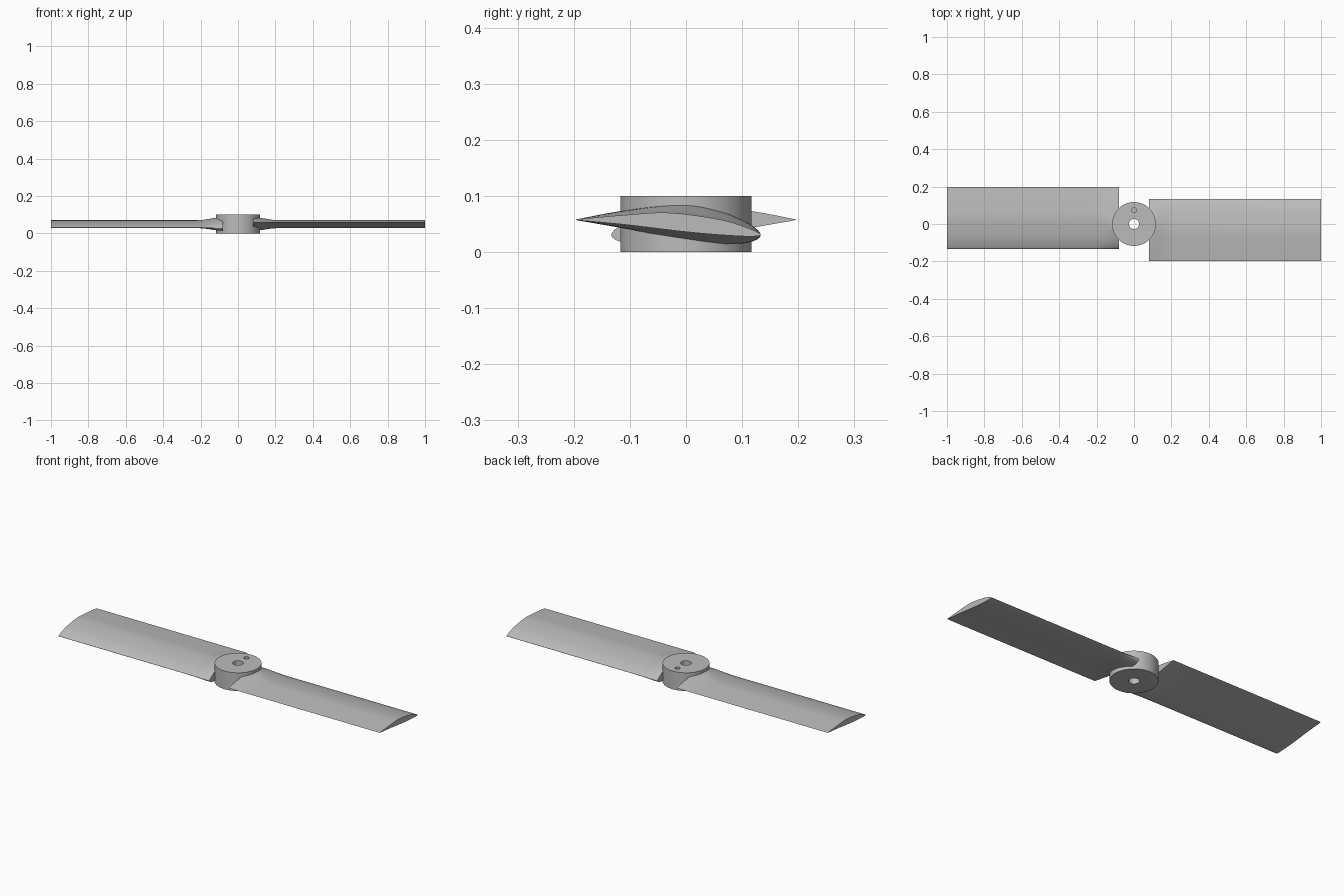
import bpy
import bmesh
from math import pi
from mathutils import Vector, Matrix

old = bpy.data.objects.get("Cube")
if old:
    bpy.data.objects.remove(old, do_unlink=True)

grey = bpy.data.materials.new("light grey")
grey.use_nodes = True
colour = (0.5, 0.5, 0.5, 1)
grey.diffuse_color = colour
grey.node_tree.nodes["Principled BSDF"].inputs["Base Color"].default_value = colour


def smooth(obj):
    bpy.ops.object.select_all(action="DESELECT")
    obj.select_set(True)
    bpy.context.view_layer.objects.active = obj
    bpy.ops.object.shade_smooth_by_angle(angle=pi / 6)


def spline(points, steps=8):
    """Smooth open curve through the points."""
    p = [Vector(q) for q in [points[0], *points, points[-1]]]
    out = []
    for a, b, c, d in zip(p, p[1:], p[2:], p[3:]):
        for i in range(steps):
            t = i / steps
            out.append(b + (c - a) * t / 2 + (2 * a - 5 * b + 4 * c - d) * t * t / 2
                       + (3 * b - a - 3 * c + d) * t ** 3 / 2)
    return out


# Airfoil sections (y, z), from trailing edge over the top and back underneath
tip = spline([(-0.197, 0.058), (-0.11, 0.066), (-0.03, 0.07), (0.06, 0.058), (0.11, 0.043),
              (0.133, 0.031), (0.115, 0.028), (0.07, 0.03), (0, 0.036), (-0.11, 0.049),
              (-0.197, 0.057)])
root = spline([(-0.197, 0.058), (-0.11, 0.074), (0, 0.086), (0.06, 0.073), (0.11, 0.052),
               (0.133, 0.031), (0.115, 0.018), (0.073, 0.014), (0, 0.021), (-0.11, 0.042),
               (-0.197, 0.057)])


def blade(name, turn):
    """Loft that eases from the thick root to the thin section, then runs straight."""
    bm = bmesh.new()
    rings = []
    flare = 8
    stations = [(0.08 + 0.14 * i / flare, i / flare) for i in range(flare + 1)] + [(1, 1)]
    for x, t in stations:
        t = t * t * (3 - 2 * t)
        rings.append([bm.verts.new((x, *r.lerp(s, t))) for r, s in zip(root, tip)])
    n = len(tip)
    for a, b in zip(rings, rings[1:]):
        for i in range(n):
            j = (i + 1) % n
            bm.faces.new((a[i], a[j], b[j], b[i]))
    bm.faces.new(rings[0])
    bm.faces.new(rings[-1])
    bmesh.ops.recalc_face_normals(bm, faces=bm.faces)
    bm.transform(Matrix.Rotation(turn, 4, "Z"))
    mesh = bpy.data.meshes.new(name)
    bm.to_mesh(mesh)
    bm.free()
    obj = bpy.data.objects.new(name, mesh)
    bpy.context.collection.objects.link(obj)
    mesh.materials.append(grey)
    smooth(obj)


def cylinder(name, radius, y, bottom, top, sides):
    bpy.ops.mesh.primitive_cylinder_add(vertices=sides, radius=radius, depth=top - bottom,
                                        location=(0, y, (bottom + top) / 2))
    obj = bpy.context.object
    obj.name = name
    obj.data.materials.append(grey)
    return obj


# Hub with a shaft hole through it and a blind pin hole
hub = cylinder("hub", 0.117, 0, 0, 0.1, 96)
cutters = [cylinder("shaft_hole", 0.027, 0, -0.05, 0.15, 48),
           cylinder("pin_hole", 0.013, 0.074, 0.05, 0.15, 32)]
bpy.context.view_layer.objects.active = hub
for cutter in cutters:
    cutter.hide_render = True
    cut = hub.modifiers.new(cutter.name, "BOOLEAN")
    cut.operation = "DIFFERENCE"
    cut.solver = "EXACT"
    cut.object = cutter
    bpy.ops.object.modifier_apply(modifier=cut.name)
    bpy.data.objects.remove(cutter, do_unlink=True)
smooth(hub)

# Two opposite blades
blade("left_blade", 0)
blade("right_blade", pi)
